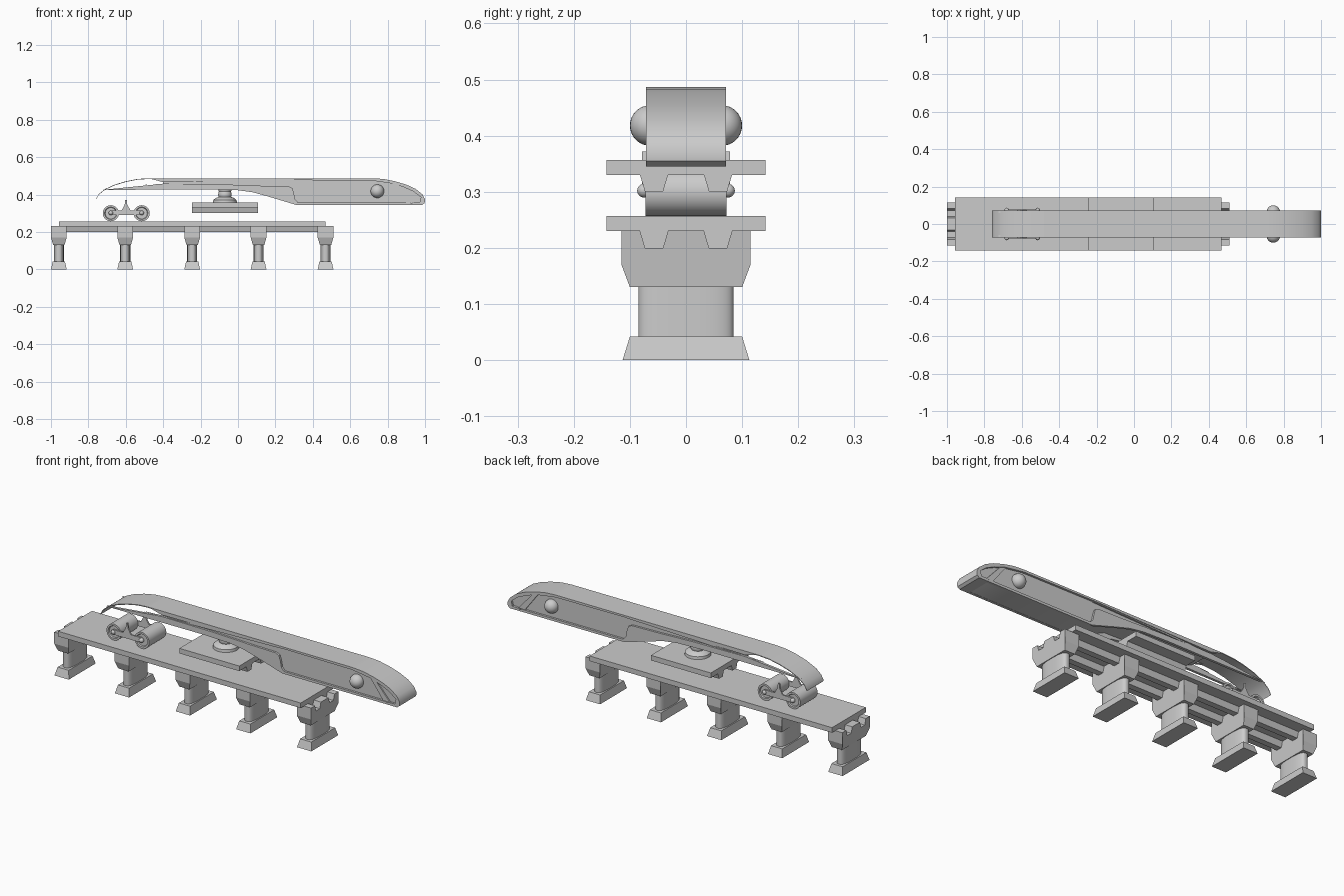
import bpy, bmesh, math

if "Cube" in bpy.data.objects:
    bpy.data.objects.remove(bpy.data.objects["Cube"])


def finish(name, bm, smooth=False):
    bmesh.ops.recalc_face_normals(bm, faces=bm.faces[:])
    me = bpy.data.meshes.new(name)
    bm.to_mesh(me)
    bm.free()
    ob = bpy.data.objects.new(name, me)
    bpy.context.collection.objects.link(ob)
    if smooth:
        bpy.ops.object.select_all(action='DESELECT')
        ob.select_set(True)
        bpy.context.view_layer.objects.active = ob
        bpy.ops.object.shade_smooth_by_angle(angle=math.radians(35))
    return ob


def prism(name, pts, a, b, axis='Y', smooth=False, taper=None):
    """Extrude a closed profile from a to b; taper(vert) may reshape vertices."""
    bm = bmesh.new()
    place = {'Y': lambda p: (p[0], a, p[1]),
             'X': lambda p: (a, p[0], p[1]),
             'Z': lambda p: (p[0], p[1], a)}[axis]
    face = bm.faces.new([bm.verts.new(place(p)) for p in pts])
    ext = bmesh.ops.extrude_face_region(bm, geom=[face])
    i = 'XYZ'.index(axis)
    for v in ext['geom']:
        if isinstance(v, bmesh.types.BMVert):
            v.co[i] = b
    if taper:
        for v in bm.verts:
            taper(v)
    return finish(name, bm, smooth)


def box(name, x0, x1, y0, y1, z0, z1):
    return prism(name, [(x0, z0), (x1, z0), (x1, z1), (x0, z1)], y0, y1)


def lathe(name, prof, x, y, z, axis='Z', n=32):
    """Revolve (radius, height) points about a vertical or y-directed axis."""
    bm = bmesh.new()
    rings = []
    for r, h in prof:
        ring = []
        for k in range(n):
            c, s = r * math.cos(math.tau * k / n), r * math.sin(math.tau * k / n)
            ring.append(bm.verts.new((x + c, y + s, z + h) if axis == 'Z' else (x + c, y + h, z + s)))
        rings.append(ring)
    for p, q in zip(rings, rings[1:]):
        for k in range(n):
            bm.faces.new((p[k], p[k - 1], q[k - 1], q[k]))
    bm.faces.new(rings[0])
    bm.faces.new(rings[-1])
    return finish(name, bm, True)


def ball(name, x, y, z, r):
    bm = bmesh.new()
    bmesh.ops.create_uvsphere(bm, u_segments=28, v_segments=16, radius=r)
    bmesh.ops.translate(bm, verts=bm.verts[:], vec=(x, y, z))
    return finish(name, bm, True)


def both_sides(name, pts, y0, y1):
    prism(name + "_right", pts, -y1, -y0)
    prism(name + "_left", pts, y0, y1)


def girder_section(yc, top, bottom):
    return [(yc - .025, top), (yc - .016, bottom), (yc + .016, bottom), (yc + .025, top)]


def deck(name, x0, x1, z0, z1, drop):
    box(name + "_slab", x0, x1, -.142, .142, z0, z1)
    for yc in (-.057, .057):
        prism(name + "_girder", girder_section(yc, z0, z0 - drop), x0, x1, 'X')


# Piers: tapered foot, rounded column, notched cap
def pier(xc):
    def foot_taper(v):
        if v.co.z > .02:
            v.co.x = xc + (v.co.x - xc) * .78
    prism("pier_foot", [(-.113, 0), (.113, 0), (.1, .042), (-.1, .042)],
          xc - .042, xc + .042, 'X', taper=foot_taper)

    oval = []
    for k in range(40):
        c, s = math.cos(math.tau * k / 40), math.sin(math.tau * k / 40)
        oval.append((xc + .027 * math.copysign(abs(c) ** .7, c), .085 * math.copysign(abs(s) ** .7, s)))
    prism("pier_column", oval, .04, .132, 'Z', smooth=True)

    def cap_taper(v):
        if v.co.z < .14:
            v.co.x = xc + (v.co.x - xc) * .72
    half = girder_section(.057, .231, .2)[::-1]
    right = [(-y, z) for y, z in half]
    cap = [(-.115, .231)] + right + half[::-1] + [(.115, .231), (.115, .17), (.1, .13), (-.1, .13), (-.115, .17)]
    prism("pier_cap", cap, xc - .042, xc + .042, 'X', taper=cap_taper)


for xc in (-.958, -.603, -.245, .11, .468):
    pier(xc)

# Lower track and raised pivot platform
deck("track", -.958, .468, .23, .257, .03)
deck("platform", -.245, .107, .33, .357, .03)
lathe("pivot_base", [(.064, 0), (.062, .014), (.048, .025), (.032, .03), (.03, .05), (.036, .07)],
      -.07, 0, .357)
ball("pivot_ball", -.07, 0, .4, .036)

# Wheel truck: two wide rollers with hubs joined by side frames
for x in (-.68, -.515):
    lathe("roller", [(.03, -.066), (.033, -.072), (.043, -.072), (.043, .072), (.033, .072), (.03, .066)],
          x, 0, .3, 'Y')
    for s in (-1, 1):
        ball("hub_cap", x, s * .075, .302, .012)
bracket = [(-.68, .29), (-.515, .29), (-.515, .316), (-.575, .316), (-.592, .345), (-.595, .372),
           (-.603, .372), (-.606, .345), (-.622, .316), (-.68, .316)]
both_sides("truck_frame", bracket, .07, .078)

# Car body: nose curve, mirrored about x = 0.12 to give the tail
nose = [(.72, .487), (.78, .483), (.84, .471), (.9, .453), (.95, .43), (.985, .402), (1.0, .375)]
tail = [(.24 - x, z) for x, z in nose]


def shift(pts, d):
    return [(x, z - d) for x, z in pts]


core = nose + [(.998, .355), (.985, .346), (.31, .346), (.13, .428), (-.36, .44), (-.4, .455), (-.4, .486)]
prism("car_core", core, -.06, .06, smooth=True)

# Roof skin wraps over the nose and hangs as a thin open shell at the tail
prism("nose_skin", nose + [(.998, .355), (.985, .345), (.93, .345), (.93, .358), (.972, .36)]
      + [(.978, .385), (.94, .415), (.89, .438), (.83, .458), (.72, .474)], -.071, .071, smooth=True)
prism("roof_skin", [(-.48, .483), (.72, .474), (.72, .487), (-.48, .487)], -.071, .071)
prism("tail_skin", tail + shift(tail, .004)[::-1], -.071, .071, smooth=True)

# Side panels
both_sides("upper_band", [(-.478, .487), (-.4, .466), (.05, .472), (.3, .478), (.72, .474), (.72, .487)],
           .058, .071)
both_sides("lower_wedge", [(.31, .345), (.16, .39), (.08, .412), (0, .423), (-.15, .427), (-.725, .425),
                           (-.4, .458), (-.1, .455), (.12, .447), (.27, .444), (.29, .435), (.298, .41),
                           (.305, .375), (.32, .358), (.32, .345)], .058, .071)
both_sides("sill", [(.32, .345), (.94, .345), (.92, .358), (.32, .358)], .058, .071)
both_sides("swoosh_trim", [(-.5, .452), (-.1, .463), (.3, .474), (.3, .479), (-.1, .473)], .058, .068)
both_sides("nose_strut", [(.90, .358), (.94, .358), (.85, .458), (.82, .464)], .058, .067)

# Side lamps
for s in (-1, 1):
    ball("side_lamp", .745, s * .064, .418, .036)
